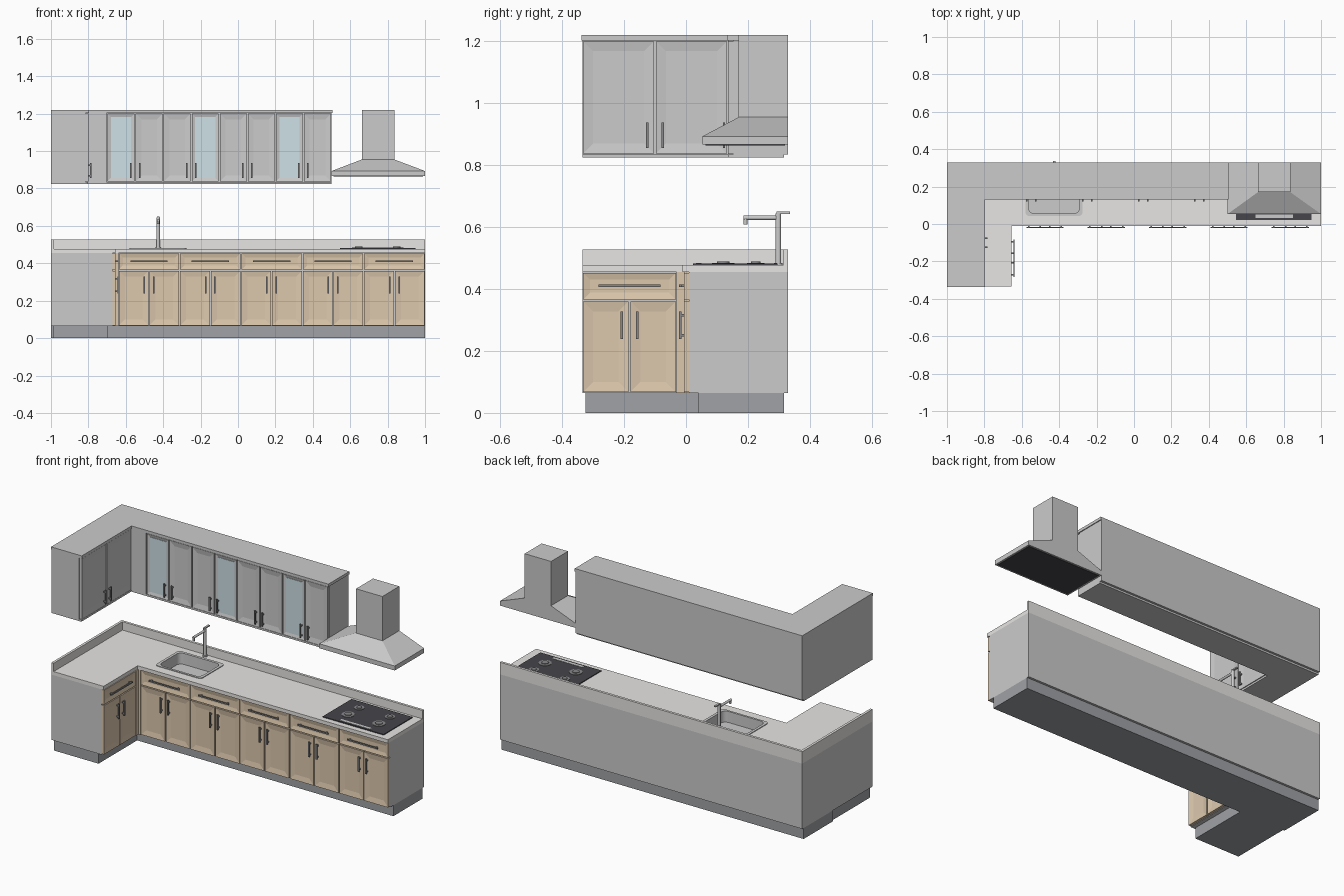
import bpy, bmesh, math
from mathutils import Matrix

if "Cube" in bpy.data.objects:
    bpy.data.objects.remove(bpy.data.objects["Cube"])

def mat(name, c):
    m = bpy.data.materials.new(name)
    m.diffuse_color = (*c, 1)
    m.use_nodes = True
    m.node_tree.nodes["Principled BSDF"].inputs["Base Color"].default_value = m.diffuse_color
    return m

WOOD = mat("wood", (0.72, 0.58, 0.42))
STONE = mat("stone", (0.8, 0.79, 0.77))
DARK = mat("dark", (0.06, 0.06, 0.07))
METAL = mat("handle_metal", (0.25, 0.25, 0.26))
PLINTH = mat("plinth_grey", (0.35, 0.36, 0.38))
GLASS = mat("glass", (0.62, 0.75, 0.79))
TURN = Matrix.Rotation(math.pi / 2, 4, 'Z')   # turns a front facing -y to face +x

def finish(name, bm, material=None, turned=False):
    if turned:
        bm.transform(TURN)
    bmesh.ops.recalc_face_normals(bm, faces=bm.faces)
    me = bpy.data.meshes.new(name)
    bm.to_mesh(me)
    bm.free()
    ob = bpy.data.objects.new(name, me)
    bpy.context.collection.objects.link(ob)
    if material:
        me.materials.append(material)
    return ob

def add_box(bm, x0, x1, y0, y1, z0, z1):
    m = Matrix.Translation(((x0+x1)/2, (y0+y1)/2, (z0+z1)/2)) @ Matrix.Diagonal((x1-x0, y1-y0, z1-z0, 1))
    return bmesh.ops.create_cube(bm, size=1, matrix=m)['verts']

def box(name, *dims, material=None, turned=False):
    bm = bmesh.new()
    add_box(bm, *dims)
    return finish(name, bm, material, turned)

def loft(name, rings, material=None, cap_start=True):
    bm = bmesh.new()
    vs = [[bm.verts.new(p) for p in r] for r in rings]
    n = len(vs[0])
    for a, b in zip(vs, vs[1:]):
        for i in range(n):
            j = (i + 1) % n
            bm.faces.new((a[i], a[j], b[j], b[i]))
    if cap_start:
        bm.faces.new(vs[0])
    bm.faces.new(vs[-1])
    return finish(name, bm, material)

def prism(name, pts, z0, z1, material=None):
    return loft(name, [[(x, y, z) for x, y in pts] for z in (z0, z1)], material)

def l_shape(x0, x1, x2, y0, y1, y2):
    return [(x0, y0), (x1, y0), (x1, y1), (x2, y1), (x2, y2), (x0, y2)]

def round_rect(x0, x1, y0, y1, r, z, n=5):
    pts = []
    for k, (cx, cy) in enumerate([(x1-r, y1-r), (x0+r, y1-r), (x0+r, y0+r), (x1-r, y0+r)]):
        for i in range(n + 1):
            a = math.pi / 2 * (k + i / n)
            pts.append((cx + r*math.cos(a), cy + r*math.sin(a), z))
    return pts

def cylinder(bm, r, p, length, axis='Z', seg=20):
    rot = {'Z': Matrix(), 'Y': Matrix.Rotation(math.pi/2, 4, 'X')}[axis].to_4x4() if axis == 'Y' else Matrix.Identity(4)
    bmesh.ops.create_cone(bm, cap_ends=True, segments=seg, radius1=r, radius2=r, depth=length,
                          matrix=Matrix.Translation(p) @ rot)

def front(name, u0, u1, z0, z1, y, material=None, turned=False, frame=0.032, glass=False):
    # framed door or drawer front with a recessed panel
    g, t = 0.003, 0.016
    u0, u1, z0, z1 = u0 + g, u1 - g, z0 + g, z1 - g
    bm = bmesh.new()
    add_box(bm, u0, u1, y, y + t, z0, z1)
    face = min(bm.faces, key=lambda f: f.calc_center_median().y)
    bmesh.ops.inset_region(bm, faces=[face], thickness=frame, use_even_offset=True)
    bmesh.ops.translate(bm, verts=face.verts, vec=(0, 0.005, 0))
    finish(name, bm, material, turned)
    if glass:
        box(name + "_glass", u0+frame, u1-frame, y+0.003, y+0.008, z0+frame, z1-frame, material=GLASS)

def handle(name, u, z, length, y, vertical=True, turned=False):
    # bar on two posts
    bm = bmesh.new()
    h, w, p = length / 2, 0.004, length / 2 - 0.012
    du, dz = (w, h) if vertical else (h, w)
    add_box(bm, u-du, u+du, y-0.016, y-0.009, z-dz, z+dz)
    for s in (-p, p):
        a, b = (u, z + s) if vertical else (u + s, z)
        add_box(bm, a-w, a+w, y-0.010, y+0.001, b-w, b+w)
    finish(name, bm, METAL, turned)

def base_unit(name, u0, u1, y, turned=False):
    # drawer above a pair of doors
    m = (u0 + u1) / 2
    front(name + "_drawer", u0, u1, 0.363, 0.455, y, WOOD, turned, 0.022)
    handle(name + "_drawer_handle", m, 0.41, 0.2, y, False, turned)
    for s, a, b in ((-1, u0, m), (1, m, u1)):
        front(f"{name}_door", a, b, 0.065, 0.363, y, WOOD, turned)
        handle(f"{name}_door_handle", m + s*0.025, 0.283, 0.09, y, True, turned)

# base carcass, plinth, worktop and splashback
prism("plinth", [(-0.99, -0.325), (-0.695, -0.325), (-0.695, 0.04), (1, 0.04),
                 (1, 0.317), (-1, 0.317), (-1, 0.04), (-0.99, 0.04)], 0, 0.065, PLINTH)
carcass = prism("base_carcass", l_shape(-1, -0.67, 1, -0.335, 0.01, 0.33), 0.065, 0.455)
worktop = prism("worktop", l_shape(-1, -0.655, 1, -0.335, -0.012, 0.33), 0.455, 0.477, STONE)
prism("splashback", [(-1, -0.335), (-0.985, -0.335), (-0.985, 0.315), (1, 0.315), (1, 0.33), (-1, 0.33)],
      0.477, 0.527, STONE)
prism("corner_filler", [(-0.67, -0.03), (-0.654, -0.03), (-0.654, -0.006), (-0.64, -0.006),
                        (-0.64, 0.01), (-0.67, 0.01)], 0.065, 0.455, WOOD)

# base fronts
for i in range(5):
    base_unit(f"base_{i+1}", -0.64 + i*0.328, -0.64 + (i+1)*0.328, -0.006)
base_unit("base_side", -0.335, -0.03, 0.654, True)

# sink set into an opening
cutter = loft("sink_cutter", [round_rect(-0.566, -0.289, 0.054, 0.256, 0.03, z) for z in (0.405, 0.6)])
for ob in (carcass, worktop):
    mod = ob.modifiers.new("opening", 'BOOLEAN')
    mod.object = cutter
    mod.solver = 'EXACT'
    bpy.context.view_layer.objects.active = ob
    bpy.ops.object.modifier_apply(modifier=mod.name)
bpy.data.objects.remove(cutter)
outer = (-0.58, -0.275, 0.043, 0.27, 0.02)
inner = (-0.564, -0.291, 0.056, 0.254, 0.03)
loft("sink", [round_rect(*outer, 0.477), round_rect(*outer, 0.481), round_rect(*inner, 0.481),
              round_rect(*inner, 0.415)], cap_start=False)
bm = bmesh.new()
cylinder(bm, 0.015, (-0.427, 0.155, 0.416), 0.004)
finish("sink_drain", bm, METAL)

# tap
bm = bmesh.new()
cylinder(bm, 0.014, (-0.427, 0.298, 0.48), 0.008)
cylinder(bm, 0.0095, (-0.427, 0.298, 0.56), 0.168)
cylinder(bm, 0.007, (-0.427, 0.242, 0.63), 0.112, 'Y')
cylinder(bm, 0.006, (-0.427, 0.192, 0.62), 0.022)
add_box(bm, -0.433, -0.421, 0.292, 0.336, 0.643, 0.650)
tap = finish("tap", bm)

# hob with four burners and control strip
box("hob", 0.545, 0.948, 0.022, 0.295, 0.477, 0.482, material=DARK)
box("hob_controls", 0.65, 0.85, 0.033, 0.05, 0.482, 0.4835)
bm = bmesh.new()
for x in (0.645, 0.848):
    for y, r in ((0.12, 0.036), (0.225, 0.028)):
        cylinder(bm, r, (x, y, 0.483), 0.003, seg=24)
        cylinder(bm, r*0.55, (x, y, 0.486), 0.005, seg=24)
burners = finish("burners", bm, METAL)

# wall cabinets
prism("wall_carcass", l_shape(-1, -0.816, 0.5, -0.335, 0.151, 0.33), 0.835, 1.205)
prism("wall_cornice", l_shape(-1, -0.797, 0.505, -0.338, 0.132, 0.33), 1.203, 1.22)
prism("wall_base_strip", l_shape(-1, -0.802, 0.5, -0.335, 0.137, 0.317), 0.824, 0.835)
box("wall_filler", -0.816, -0.703, 0.135, 0.151, 0.835, 1.203)
for i in range(8):
    x, glazed = -0.70 + i*0.15, i in (0, 3, 6)
    front(f"wall_door_{i+1}", x, x + 0.15, 0.835, 1.203, 0.135, frame=0.018 if glazed else 0.03, glass=glazed)
    hx = x + 0.126 if i % 2 == 0 else x + 0.024
    handle(f"wall_handle_{i+1}", hx, 0.896, 0.082, 0.135)
for s, a, b in ((-1, -0.335, -0.1), (1, -0.1, 0.135)):
    front("wall_side_door", a, b, 0.835, 1.203, 0.80, turned=True)
    handle("wall_side_handle", -0.1 + s*0.025, 0.896, 0.082, 0.80, turned=True)

# extractor hood
def rect(x0, x1, y0, z):
    return [(x0, y0, z), (x1, y0, z), (x1, 0.33, z), (x0, 0.33, z)]
loft("hood", [rect(0.5, 1, 0.053, 0.866), rect(0.5, 1, 0.053, 0.893),
              rect(0.662, 0.836, 0.17, 0.955), rect(0.662, 0.836, 0.17, 1.22)])
box("hood_filter", 0.51, 0.99, 0.063, 0.32, 0.864, 0.868, material=DARK)

# smooth the round parts
for ob in (tap, burners, bpy.data.objects["sink"], bpy.data.objects["sink_drain"]):
    bpy.ops.object.select_all(action='DESELECT')
    ob.select_set(True)
    bpy.context.view_layer.objects.active = ob
    bpy.ops.object.shade_smooth_by_angle()
